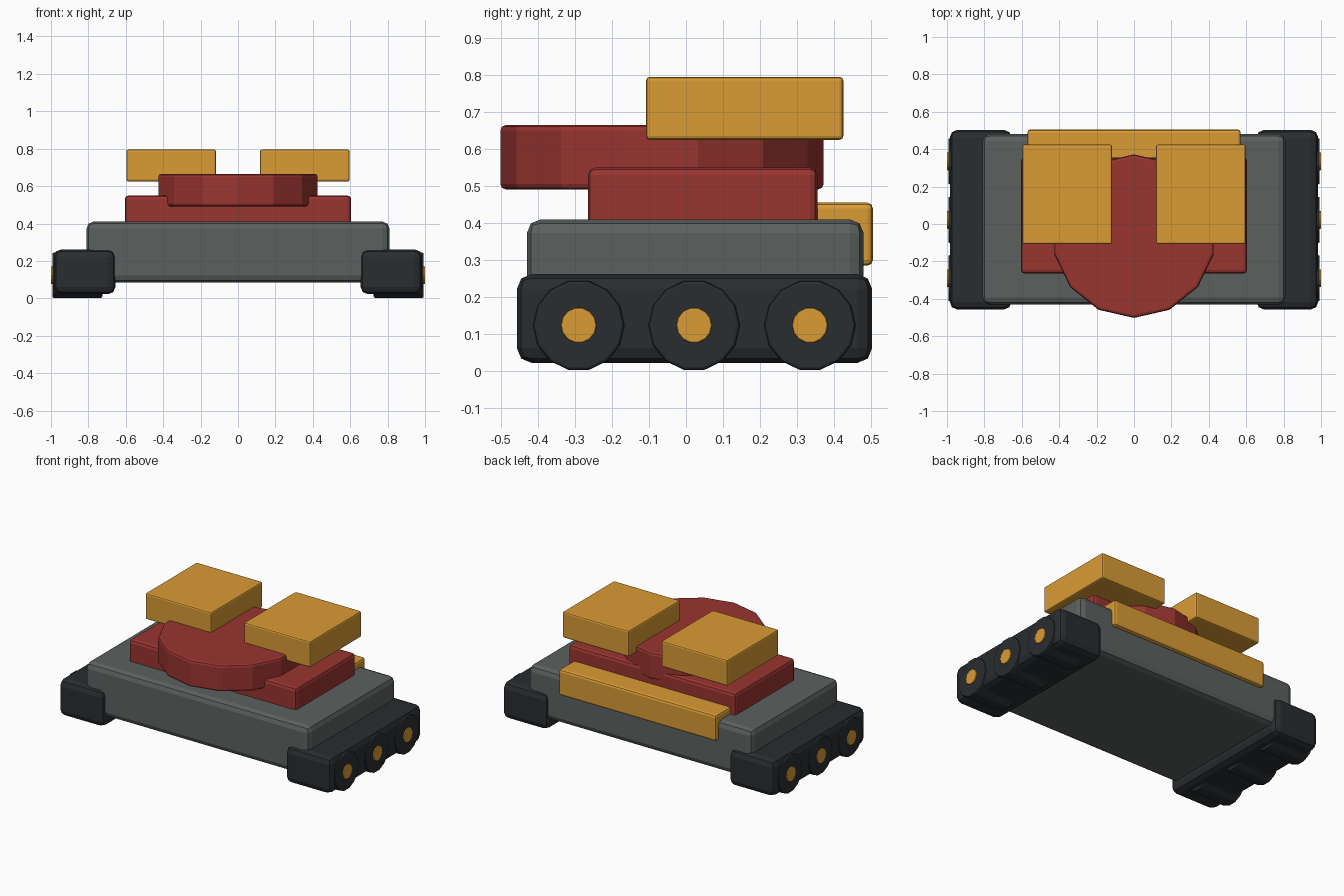
import bpy, bmesh
from math import pi
from mathutils import Matrix

if "Cube" in bpy.data.objects:
    bpy.data.objects.remove(bpy.data.objects["Cube"])


def material(name, rgb):
    m = bpy.data.materials.new(name)
    m.diffuse_color = (*rgb, 1)
    m.use_nodes = True
    m.node_tree.nodes["Principled BSDF"].inputs["Base Color"].default_value = m.diffuse_color
    return m


GREY = material("hull_grey", (0.105, 0.12, 0.115))
DARK = material("track_dark", (0.022, 0.026, 0.03))
RED = material("turret_red", (0.32, 0.035, 0.03))
GOLD = material("gold", (0.70, 0.33, 0.035))


def finish(name, bm, mat, bevel, segments):
    bmesh.ops.recalc_face_normals(bm, faces=bm.faces)
    mesh = bpy.data.meshes.new(name)
    bm.to_mesh(mesh)
    bm.free()
    mesh.materials.append(mat)
    ob = bpy.data.objects.new(name, mesh)
    bpy.context.collection.objects.link(ob)
    if bevel:
        mod = ob.modifiers.new("bevel", 'BEVEL')
        mod.width = bevel
        mod.segments = segments
        mod.limit_method = 'ANGLE'
        mod.angle_limit = pi / 4
    return ob


def box(name, x, y, z, mat, bevel, segments=2):
    bm = bmesh.new()
    bmesh.ops.create_cube(bm, size=1)
    for v in bm.verts:
        for i, (lo, hi) in enumerate((x, y, z)):
            v.co[i] = lo if v.co[i] < 0 else hi
    return finish(name, bm, mat, bevel, segments)


def disc(name, centre, radius, depth, mat, bevel, rot):
    bm = bmesh.new()
    bmesh.ops.create_cone(bm, cap_ends=True, segments=14, radius1=radius,
                          radius2=radius, depth=depth,
                          matrix=Matrix.Translation(centre) @ rot)
    return finish(name, bm, mat, bevel, 2)


# hull and turret
box("hull", (-0.81, 0.81), (-0.43, 0.48), (0.085, 0.41), GREY, 0.037)
box("turret_base", (-0.605, 0.605), (-0.265, 0.355), (0.38, 0.55), RED, 0.02)
disc("turret", (0, -0.065, 0.578), 0.437, 0.174, RED, 0.015, Matrix.Identity(4))
box("rear_bar", (-0.57, 0.57), (0.335, 0.505), (0.285, 0.455), GOLD, 0.015)

# mirrored sides: launcher pods, tracks, wheels and hubs
to_x = Matrix.Rotation(pi / 2, 4, 'Y')
for side, s in (("left", -1), ("right", 1)):
    def span(a, b):
        return tuple(sorted((s * a, s * b)))

    box(f"pod_{side}", span(0.118, 0.597), (-0.108, 0.425), (0.625, 0.795), GOLD, 0.01)
    box(f"track_{side}", span(0.655, 0.985), (-0.457, 0.503), (0.022, 0.262), DARK, 0.04)
    for i, y in enumerate((-0.29, 0.022, 0.335)):
        disc(f"wheel_{side}_{i + 1}", (s * 0.859, y, 0.1235), 0.1235, 0.268, DARK, 0.008, to_x)
        disc(f"hub_{side}_{i + 1}", (s * 0.965, y, 0.1235), 0.048, 0.07, GOLD, 0.004, to_x)
